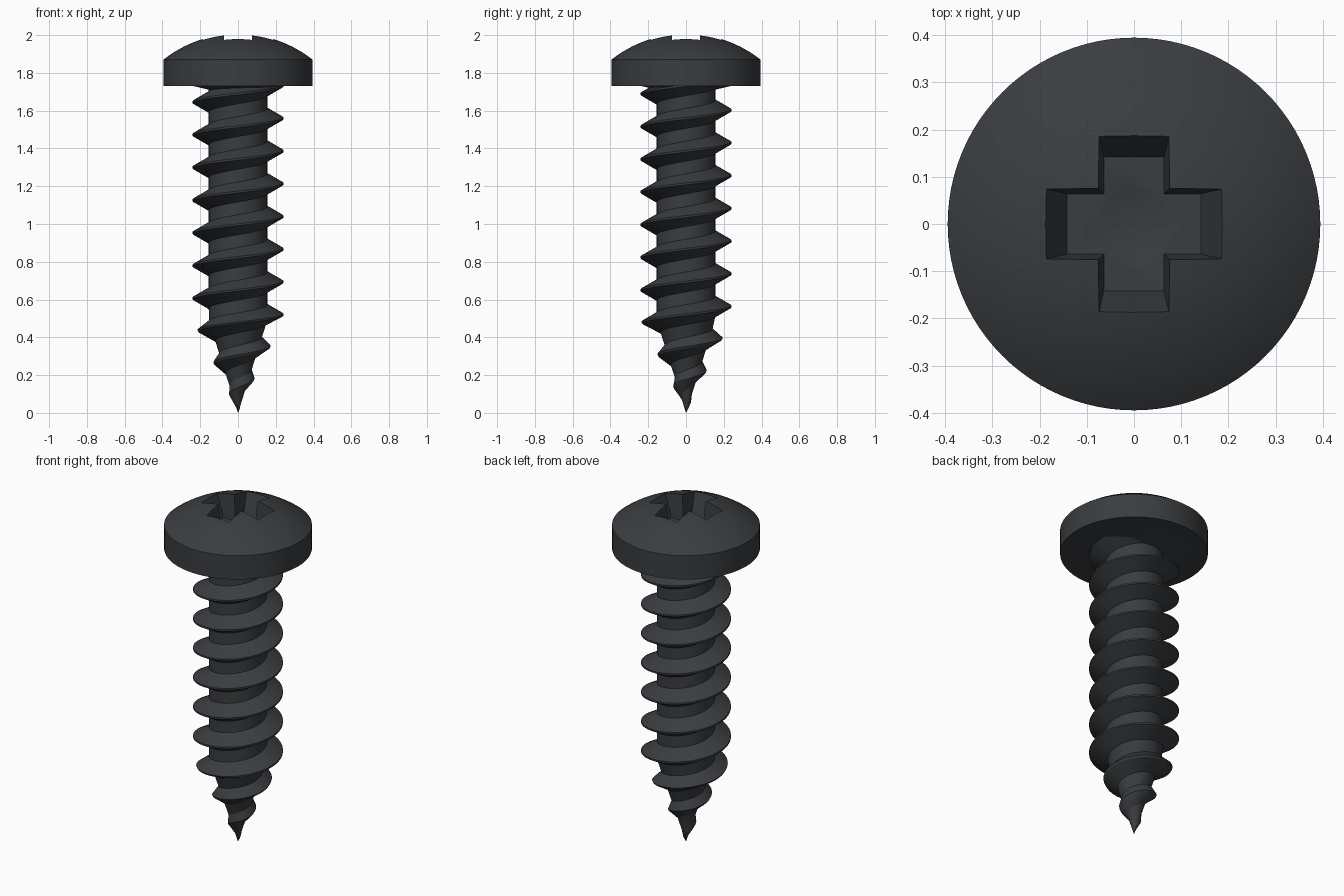
import bpy, bmesh, math

if "Cube" in bpy.data.objects:
    bpy.data.objects.remove(bpy.data.objects["Cube"])

SEG = 96            # sides around the axis
PITCH = 0.1732      # thread rise per turn
FLOOR = 1.85        # recess floor height

mat = bpy.data.materials.new("black_steel")
mat.diffuse_color = (0.042, 0.046, 0.051, 1)
mat.use_nodes = True
mat.node_tree.nodes["Principled BSDF"].inputs["Base Color"].default_value = mat.diffuse_color


def make_object(name, bm):
    bmesh.ops.remove_doubles(bm, verts=bm.verts, dist=1e-5)
    bmesh.ops.recalc_face_normals(bm, faces=bm.faces)
    mesh = bpy.data.meshes.new(name)
    bm.to_mesh(mesh)
    bm.free()
    obj = bpy.data.objects.new(name, mesh)
    bpy.context.collection.objects.link(obj)
    mesh.materials.append(mat)
    return obj


def lathe(name, profile):
    bm = bmesh.new()
    verts = [bm.verts.new((r, 0, z)) for r, z in profile]
    edges = [bm.edges.new(p) for p in zip(verts, verts[1:])]
    bmesh.ops.spin(bm, geom=verts + edges, cent=(0, 0, 0), axis=(0, 0, 1),
                   angle=math.tau, steps=SEG)
    return make_object(name, bm)


def cut(target, cutter):
    mod = target.modifiers.new("cut", "BOOLEAN")
    mod.operation = "DIFFERENCE"
    mod.solver = "EXACT"
    mod.object = cutter
    bpy.ops.object.select_all(action="DESELECT")
    bpy.context.view_layer.objects.active = target
    target.select_set(True)
    bpy.ops.object.modifier_apply(modifier=mod.name)
    bpy.data.objects.remove(cutter)


def smooth(obj):
    bpy.ops.object.select_all(action="DESELECT")
    bpy.context.view_layer.objects.active = obj
    obj.select_set(True)
    bpy.ops.object.shade_smooth_by_angle(angle=math.radians(25))


# Pan head: short collar under the rim, straight side, spherical dome
R, RIM, APEX = 0.395, 1.87, 2.007
h = APEX - RIM
ball = (R * R + h * h) / (2 * h)
profile = [(0, 1.71), (0.15, 1.71), (0.235, 1.73), (R, 1.73)]
for i in range(17):
    a = math.asin(R / ball) * (1 - i / 16)
    profile.append((ball * math.sin(a), APEX - ball + ball * math.cos(a)))
head = lathe("head", profile)

# Cross recess: plus-shaped outline lofted from a narrow floor to a wide mouth
bm = bmesh.new()
rings = []
for z, length, width in ((FLOOR, 0.142, 0.064), (2.03, 0.205, 0.078)):
    ring = []
    for k in range(4):
        c, s = math.cos(k * math.pi / 2), math.sin(k * math.pi / 2)
        for x, y in ((length, -width), (length, width), (width, width)):
            ring.append(bm.verts.new((x * c - y * s, x * s + y * c, z)))
    bm.faces.new(ring)
    rings.append(ring)
for i in range(12):
    j = (i + 1) % 12
    bm.faces.new((rings[0][i], rings[0][j], rings[1][j], rings[1][i]))
cut(head, make_object("recess_cutter", bm))

# Shallow conical dimple in the recess floor
cut(head, lathe("dimple_cutter", [(0, FLOOR - 0.03), (0.082, FLOOR + 0.005),
                                  (0, FLOOR + 0.005)]))
smooth(head)

# Threaded shank: one helical skin of root, flank, crest and flank strips
bm = bmesh.new()
section = [(0.155, -0.053), (0.24, -0.005), (0.24, 0.005), (0.155, 0.053)]
z0 = 0.52 - 4 * PITCH
rows = []
for i in range(12 * SEG + 1):
    a = math.tau * i / SEG
    zc = z0 + PITCH * i / SEG
    row = []
    for r, dz in section:
        z = min(max(zc + dz, 0), 1.745)
        r *= min(z / 0.49, 1)       # taper to the point
        row.append(bm.verts.new((r * math.cos(a), r * math.sin(a), z)))
    rows.append(row)
for i in range(len(rows) - 1):
    p, q = rows[i], rows[i + 1]
    for k in range(3):
        bm.faces.new((p[k], q[k], q[k + 1], p[k + 1]))
    if i + SEG + 1 < len(rows):
        u, v = rows[i + SEG], rows[i + SEG + 1]
        bm.faces.new((p[3], q[3], v[0], u[0]))
# drop the clamped surplus hidden inside the head and below the point
bmesh.ops.delete(bm, geom=[f for f in bm.faces if f.calc_area() < 1e-9
                           or all(v.co.z > 1.744 for v in f.verts)],
                 context="FACES")
smooth(make_object("threaded_shank", bm))
